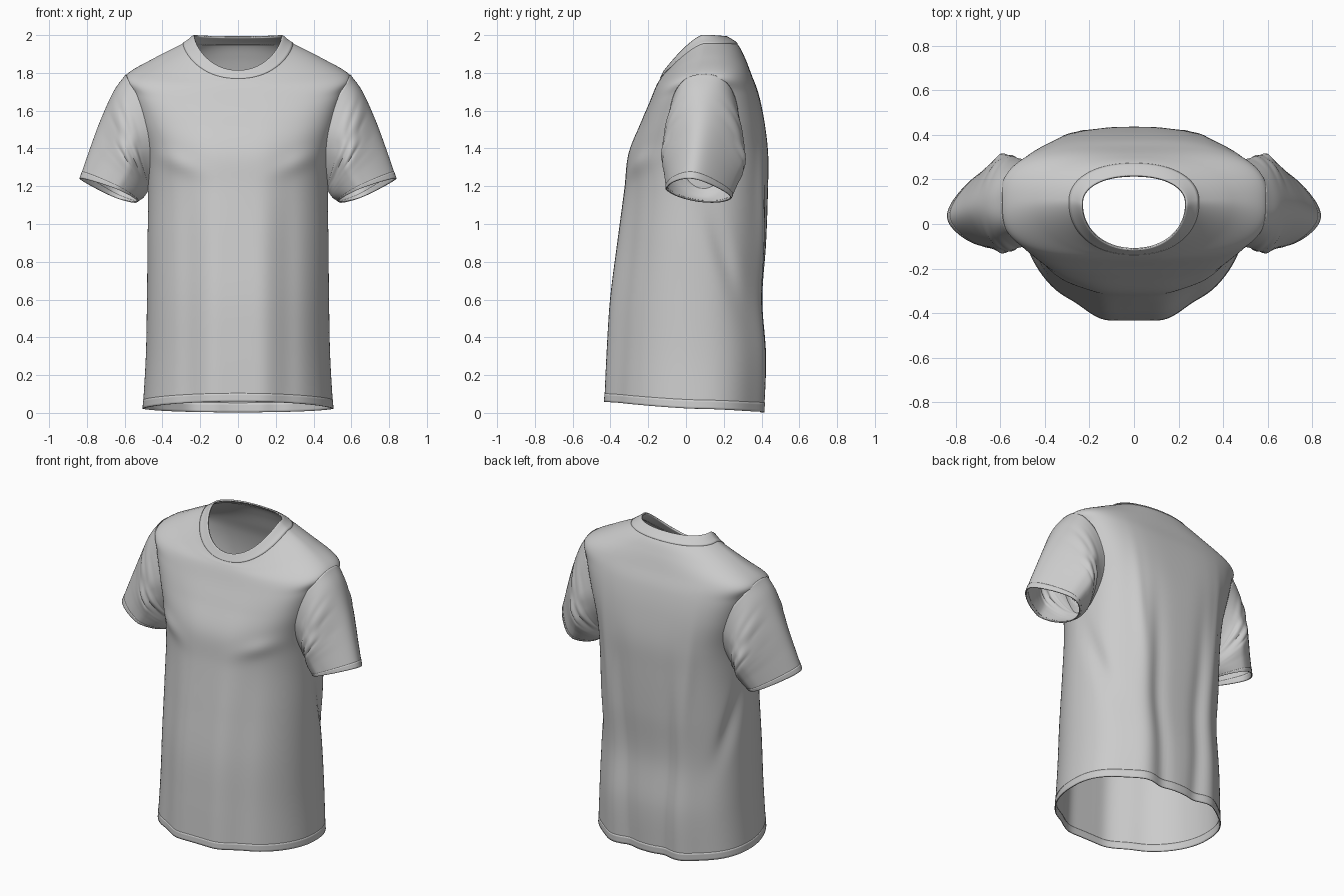
import bpy, bmesh, math

if "Cube" in bpy.data.objects:
    bpy.data.objects.remove(bpy.data.objects["Cube"])

# Body rings, hem to neck:
# half width, side y, front y, back y, side z, front z, back z, front/back squareness
RINGS = [
    (.502, .05, -.430, .412, .022, .06, .003, 2.0, 2.4),
    (.486, .05, -.418, .422, .30, .32, .30, 2.0, 2.4),
    (.480, .05, -.400, .402, .60, .60, .60, 2.0, 2.4),
    (.477, .05, -.362, .422, .90, .90, .90, 2.0, 2.4),
    (.474, .06, -.325, .432, 1.18, 1.18, 1.18, 2.1, 2.5),
    (.482, .07, -.303, .433, 1.37, 1.37, 1.37, 2.4, 2.7),
    (.522, .08, -.240, .412, 1.55, 1.53, 1.55, 2.9, 3.0),
    (.565, .09, -.193, .382, 1.70, 1.64, 1.69, 3.0, 3.0),
    (.592, .10, -.163, .345, 1.785, 1.715, 1.79, 2.7, 2.8),
    (.440, .10, -.146, .310, 1.878, 1.75, 1.88, 2.3, 2.4),
    (.290, .10, -.134, .270, 1.955, 1.769, 1.952, 2.2, 2.2),
    (.232, .09, -.112, .215, 1.998, 1.812, 1.990, 2.1, 2.2),
]
# Sleeve rings, armhole to cuff: top x, z, bottom x, z, front y, back y
SLEEVE = [
    (.592, 1.792, .450, 1.20, -.090, .280),
    (.658, 1.70, .470, 1.19, -.115, .302),
    (.730, 1.54, .485, 1.165, -.118, .300),
    (.788, 1.38, .505, 1.14, -.105, .262),
    (.836, 1.235, .535, 1.12, -.095, .228),
]


def spline(keys, v):
    """Catmull-Rom interpolation of whole rows of values."""
    i = min(int(v), len(keys) - 2)
    t = v - i
    b, c = keys[i], keys[i + 1]
    a = keys[i - 1] if i else [2 * p - q for p, q in zip(b, c)]
    d = keys[i + 2] if i + 2 < len(keys) else [2 * q - p for p, q in zip(b, c)]
    return [.5 * (2 * q + (r - p) * t + (2 * p - 5 * q + 4 * r - s) * t * t
                  + (3 * q - p - 3 * r + s) * t ** 3) for p, q, r, s in zip(a, b, c, d)]


def bump(x, centre, width):
    return math.exp(-((x - centre) / width) ** 2)


def power(c, n):
    """Signed superellipse coordinate."""
    return math.copysign(abs(c) ** (2 / n), c)


def body_point(th, v):
    a, ys, yf, yb, zs, zf, zb, nf, nb = spline(RINGS, v)
    c, s = math.cos(th), math.sin(th)
    n, ye, ze = (nf, yf, zf) if s < 0 else (nb, yb, zb)
    w = abs(power(s, n))
    x = a * power(c, n)
    y = ys + (ye - ys) * w
    z = zs + (ze - zs) * abs(s) ** 1.3
    # draped folds: twin ridges down the front and back, creases from the armpits
    low = 1 / (1 + math.exp((z - 1.15) * 7))
    ax = abs(x)
    if s < 0:
        y -= low * w * (.014 * bump(ax, .14, .07) - .012 * bump(ax, .27, .06))
        y -= .016 * w * bump(z, 1.36 - .35 * (.42 - ax), .05) * bump(ax, .33, .12)
    else:
        y += low * w * (.028 * bump(ax, .25, .08) - .014 * bump(ax, .12 + .05 * z, .05))
        y += .012 * w * bump(ax, .30 + .08 * (z - 1.3), .03) * bump(z, 1.2, .3)
        x -= math.copysign(.022, x) * bump(y, .12 + .3 * (1.1 - z), .05) * bump(z, .85, .22)
    return x, y, z


def sleeve_point(ph, v):
    tx, tz, bx, bz, yf, yb = spline(SLEEVE, v)
    k = v / (len(SLEEVE) - 1)
    c, s = math.cos(ph), math.sin(ph)
    n = 2 + .5 * max(0, 1 - 3 * k)
    pc, ps = power(c, n), power(s, n)
    x = (tx + bx) / 2 + (tx - bx) / 2 * pc
    z = (tz + bz) / 2 + (tz - bz) / 2 * pc
    # teardrop section, narrow along the outer fold and tucked in at the armpit
    width = 1 - .38 * min(1, 1.8 * k) * max(c, -.3) - .4 * (1 - k) * max(-c, 0)
    y = (yf + yb) / 2 - (yb - yf) / 2 * ps * width
    x -= .075 * s ** 4 * (1 - k) ** 8
    y -= .03 * k * max(c, 0)
    z -= .14 * (y - .07) * k
    # gathered wrinkles between the armpit and the shoulder
    r = .008 * (math.sin(k * 19 + 2.5 * c) + .6 * math.sin(k * 31 - 3 * c))
    r *= s * s * (1 - c * .3) * bump(k, .36, .18)
    return x + r * .6, y - math.copysign(r, s), z


def tube(name, func, v0, v1, rows, cols, thick, cut=None, mirror=False):
    """Sweep a closed ring function from v0 to v1 into a thin cloth shell."""
    bm = bmesh.new()
    grid = [[bm.verts.new(func(2 * math.pi * i / cols, v0 + (v1 - v0) * j / rows))
             for i in range(cols)] for j in range(rows + 1)]
    for lo, hi in zip(grid, grid[1:]):
        for i in range(cols):
            k = (i + 1) % cols
            bm.faces.new((lo[i], lo[k], hi[k], hi[i]))
    if cut:
        bmesh.ops.delete(bm, geom=[f for f in bm.faces if cut(f.calc_center_median())],
                         context='FACES')
    me = bpy.data.meshes.new(name)
    bm.to_mesh(me)
    bm.free()
    ob = bpy.data.objects.new(name, me)
    bpy.context.collection.objects.link(ob)
    bpy.context.view_layer.objects.active = ob
    ob.select_set(True)
    bpy.ops.object.shade_smooth_by_angle(angle=math.radians(50))
    ob.select_set(False)
    if mirror:
        ob.modifiers.new("Mirror", 'MIRROR').use_mirror_merge = False
    mod = ob.modifiers.new("Cloth", 'SOLIDIFY')
    mod.thickness, mod.offset = thick, 0
    return ob


def in_armhole(p):
    return abs(p.x) > .4 and ((p.y - .095) / .125) ** 2 + ((p.z - 1.48) / .22) ** 2 < 1


top, end = len(RINGS) - 1, len(SLEEVE) - 1
# Torso with open armholes, bottom hem and neck rib
tube("shirt_body", body_point, 0, top, 99, 144, .004, cut=in_armhole)
tube("bottom_hem", body_point, 0, .17, 4, 144, .007)
tube("collar", body_point, top - 1, top, 8, 144, .010)
# Sleeves and their cuffs, mirrored to both sides
tube("sleeves", sleeve_point, 0, end, 48, 80, .004, mirror=True)
tube("sleeve_hems", sleeve_point, end - .25, end, 4, 80, .007, mirror=True)
